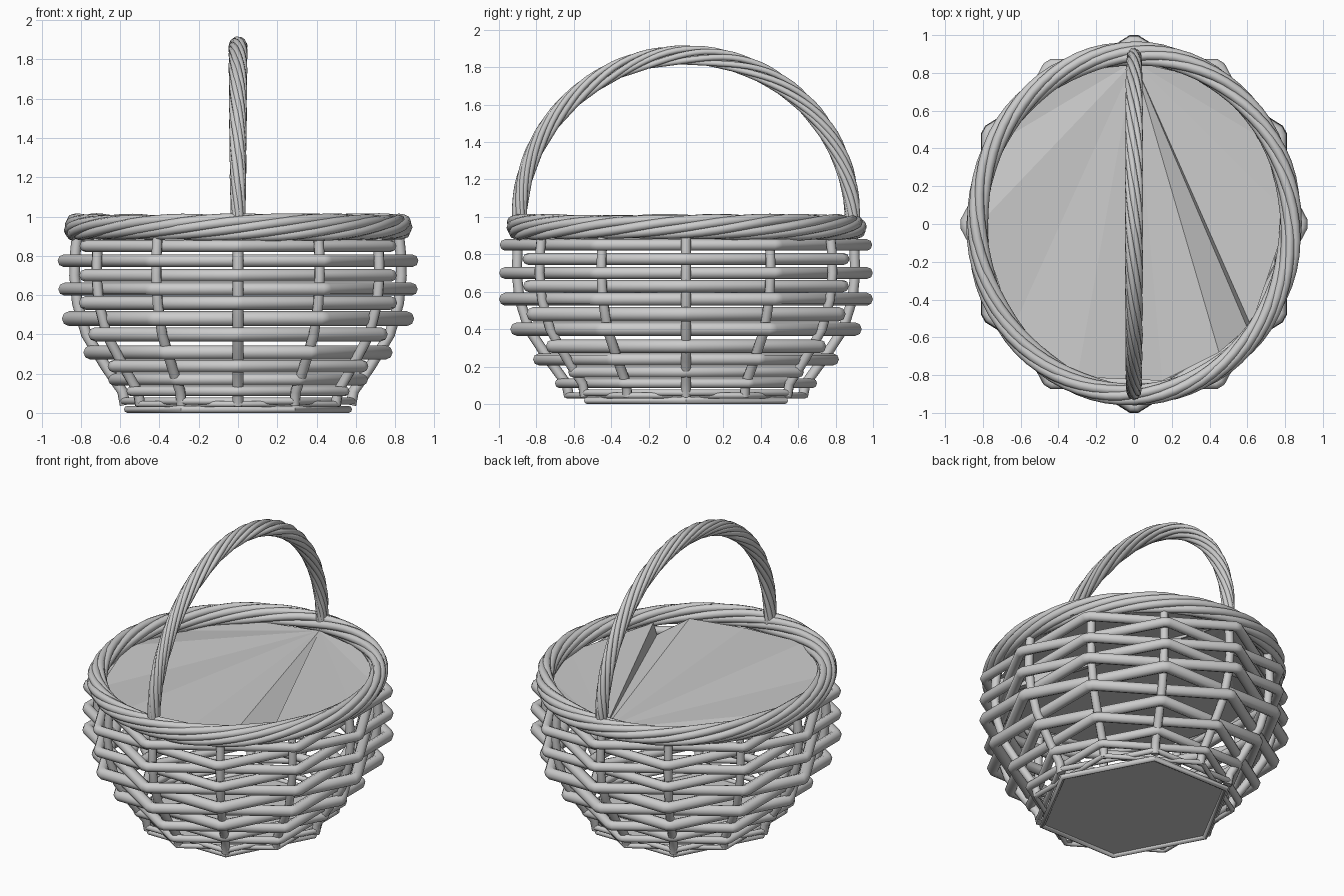
import bpy, bmesh, random
from math import sin, cos, pi, radians

if "Cube" in bpy.data.objects:
    bpy.data.objects.remove(bpy.data.objects["Cube"])

random.seed(4)
SQ = 0.92  # the basket is narrower in x than in y


def tubes(name, paths, radius, cyclic=False, res=2):
    """Sweep round rods along point lists and turn them into one mesh."""
    cu = bpy.data.curves.new(name + "_path", 'CURVE')
    cu.dimensions = '3D'
    cu.bevel_depth = radius
    cu.bevel_resolution = res
    cu.use_fill_caps = True
    for pts in paths:
        sp = cu.splines.new('POLY')
        sp.points.add(len(pts) - 1)
        for p, co in zip(sp.points, pts):
            p.co = (*co, 1)
        sp.use_cyclic_u = cyclic
    tmp = bpy.data.objects.new(name + "_tmp", cu)
    bpy.context.collection.objects.link(tmp)
    dg = bpy.context.evaluated_depsgraph_get()
    me = bpy.data.meshes.new_from_object(tmp.evaluated_get(dg))
    bpy.data.objects.remove(tmp)
    return add(name, me)


def add(name, me, smooth=True):
    me.name = name
    ob = bpy.data.objects.new(name, me)
    bpy.context.collection.objects.link(ob)
    bpy.ops.object.select_all(action='DESELECT')
    ob.select_set(True)
    bpy.context.view_layer.objects.active = ob
    if smooth:
        bpy.ops.object.shade_smooth_by_angle(angle=radians(50))
    return ob


def oval(r, deg, z):
    return (r * SQ * cos(radians(deg)), r * sin(radians(deg)), z)


# Upright stakes: twelve rods following the bowl profile (radius, height)
profile = [(.625, .04), (.64, .11), (.735, .24), (.84, .40), (.89, .56),
           (.905, .70), (.90, .82), (.885, .95)]
tubes("stakes", [[oval(r, a, z) for r, z in profile] for a in range(0, 360, 30)], .027)

# Woven rows: six-cornered hoops, turned by one stake from row to row
rows = [(.85, .966, 30, .031), (.775, .965, 0, .032), (.70, .968, 30, .032),
        (.63, .960, 0, .033), (.56, .966, 30, .035), (.48, .935, 0, .038),
        (.40, .905, 30, .036), (.308, .818, 0, .036), (.238, .787, 30, .032),
        (.17, .688, 0, .030), (.11, .677, 30, .025), (.06, .635, 0, .018),
        (.045, .635, 30, .016)]
for i, (z, r, turn, thick) in enumerate(rows):
    pts = []
    for k in range(6):
        for d in (-.9, .9):
            pts.append(oval(r, turn + k * 60 + d, z))
    tubes(f"woven_row_{i + 1}", [pts], thick, True)

# Base: flat six-sided floor with a thin rod around it
base = [oval(.612, k * 60, .018) for k in range(6)]
tubes("base_hoop", [base], .018, True)
bm = bmesh.new()
bm.faces.new([bm.verts.new(p) for p in base])
me = bpy.data.meshes.new("floor")
bm.to_mesh(me)
bm.free()
add("floor", me, False)

# Rim: slowly twisted, slightly uneven strands around the oval mouth
strands = []
N = 72
for s in range(7):
    wob = random.uniform(.0, .3)
    pts = []
    for i in range(N):
        t = 2 * pi * i / N
        ph = 3 * t + s * 2 * pi / 7 + wob * sin(2 * t + s)
        k = 1 + .12 * sin(3 * t + 2 * s)
        r = .903 + .036 * k * cos(ph)
        pts.append((r * SQ * cos(t), r * sin(t), .945 + .042 * k * sin(ph)))
    strands.append(pts)
tubes("twisted_rim", strands, .025, True)

# Handle: twisted strands on an arch from front to back, thinner at the ends
strands = []
N = 60
for s in range(8):
    pts = []
    for i in range(N + 1):
        t = -.08 + (pi + .16) * i / N
        ph = 4.5 * t + s * 2 * pi / 8 + .25 * sin(3 * t + s)
        w = .020 + .012 * max(0, sin(t)) ** .5
        off = 1.15 * w * cos(ph)
        pts.append((w * sin(ph), (.89 + off) * cos(t), .99 + (.875 + off) * sin(t)))
    strands.append(pts)
tubes("twisted_handle", strands, .0165)

# Folded cover just below the rim: a fan from the back handle foot with one crease
edge = [(-.45, .76, .90), (-.74, .42, .88), (-.82, 0, .92), (-.64, -.55, .90),
        (-.30, -.81, .93), (.15, -.83, .90), (.45, -.68, .94), (.60, -.55, .84),
        (.62, -.54, .92), (.82, .05, .90), (.80, .38, .90), (.47, .75, .92)]
bm = bmesh.new()
hub = bm.verts.new((0, .86, .91))
vs = [bm.verts.new(p) for p in edge]
for a, b in zip(vs, vs[1:]):
    bm.faces.new((hub, a, b))
me = bpy.data.meshes.new("folded_cover")
bm.to_mesh(me)
bm.free()
add("folded_cover", me, False)
